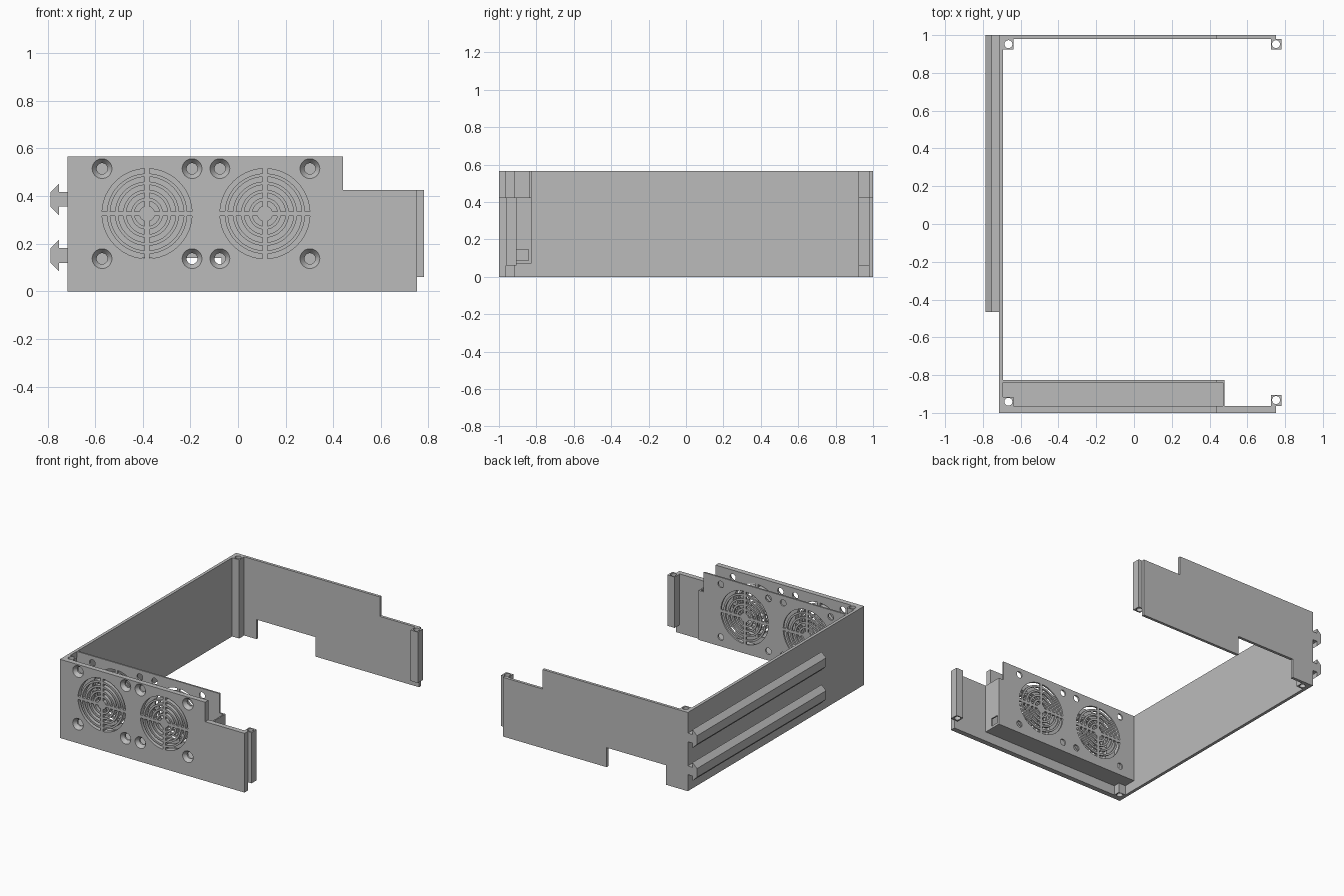
import bpy, bmesh, math
from mathutils import Vector

cube = bpy.data.objects.get("Cube")
if cube:
    bpy.data.objects.remove(cube, do_unlink=True)

GREY = (0.5, 0.5, 0.5, 1)
mat = bpy.data.materials.new("plain grey")
mat.use_nodes = True
mat.diffuse_color = GREY
mat.node_tree.nodes["Principled BSDF"].inputs["Base Color"].default_value = GREY

# Main dimensions
LEFT, INNER, RIGHT = -0.715, -0.693, 0.752
HIGH, LOW, STEP = 0.565, 0.425, 0.44
FRONT_IN, BACK_IN = -0.963, 0.98
TRAY_IN, TRAY_OUT, TRAY_END, TRAY_Z = -0.826, -0.838, 0.48, 0.07


def loft(bm, rings):
    """Closed solid through a list of equally sized rings."""
    loops = [[bm.verts.new(p) for p in ring] for ring in rings]
    faces = [bm.faces.new(loops[0]), bm.faces.new(loops[-1])]
    for a, b in zip(loops, loops[1:]):
        for i in range(len(a)):
            j = (i + 1) % len(a)
            faces.append(bm.faces.new((a[i], a[j], b[j], b[i])))
    bmesh.ops.recalc_face_normals(bm, faces=faces)


def prism_y(bm, outline, y0, y1):
    loft(bm, [[(x, y, z) for x, z in outline] for y in (y0, y1)])


def box(bm, x0, x1, y0, y1, z0, z1):
    prism_y(bm, [(x0, z0), (x1, z0), (x1, z1), (x0, z1)], y0, y1)


def circle(cx, cy, r, n=32):
    return [(cx + r * math.cos(2 * math.pi * i / n),
             cy + r * math.sin(2 * math.pi * i / n)) for i in range(n)]


def build(name, solid, cutter=None):
    """Make an object from a shape function, minus an optional cutter function."""
    def make(label, fn):
        bm = bmesh.new()
        fn(bm)
        me = bpy.data.meshes.new(label)
        bm.to_mesh(me)
        bm.free()
        me.materials.append(mat)
        ob = bpy.data.objects.new(label, me)
        bpy.context.collection.objects.link(ob)
        return ob
    ob = make(name, solid)
    if cutter:
        cut = make(name + "_cutter", cutter)
        mod = ob.modifiers.new("cut", 'BOOLEAN')
        mod.operation, mod.solver, mod.object = 'DIFFERENCE', 'EXACT', cut
        deps = bpy.context.evaluated_depsgraph_get()
        result = bpy.data.meshes.new_from_object(ob.evaluated_get(deps))
        ob.modifiers.clear()
        ob.data = result
        bpy.data.objects.remove(cut, do_unlink=True)
    return ob


# Fan grille: four arcs per ring, separated by a cross of parallel ribs
FAN_Z, SCREW = 0.326, 0.189
FANS = (-0.382, 0.113)


def grille(bm, y0, y1, rib=0.01, slot=0.02, n=12):
    for cx in FANS:
        for ring in range(5):
            r1 = SCREW - ring * 0.034
            for quarter in range(4):
                arc = []
                for r, flip in ((r1, False), (r1 - slot, True)):
                    a0 = math.asin(rib / r)
                    steps = [a0 + (math.pi / 2 - 2 * a0) * i / n for i in range(n + 1)]
                    for a in (reversed(steps) if flip else steps):
                        a += quarter * math.pi / 2
                        arc.append((cx + r * math.cos(a), FAN_Z + r * math.sin(a)))
                prism_y(bm, arc, y0, y1)


def screw_holes(bm, profile):
    for cx in FANS:
        for sx in (-1, 1):
            for sz in (-1, 1):
                loft(bm, [[(x, y, z) for x, z in
                           circle(cx + sx * SCREW, FAN_Z + sz * SCREW, r)]
                          for y, r in profile])


def front_cuts(bm):
    grille(bm, -1.02, -0.94)
    screw_holes(bm, [(-1.002, 0.043), (-0.975, 0.023), (-0.94, 0.023)])


def tray_cuts(bm):
    grille(bm, TRAY_OUT - 0.02, TRAY_IN + 0.02)
    screw_holes(bm, [(TRAY_OUT - 0.02, 0.023), (TRAY_IN + 0.02, 0.023)])


def stepped(x0, x1, z0):
    return [(x0, z0), (x1, z0), (x1, LOW), (STEP, LOW), (STEP, HIGH), (x0, HIGH)]


# Walls
build("front_wall", lambda bm: prism_y(bm, stepped(LEFT, RIGHT, 0), -1, FRONT_IN), front_cuts)
build("side_wall", lambda bm: box(bm, LEFT, INNER, FRONT_IN, BACK_IN, 0, HIGH))
build("back_wall", lambda bm: prism_y(bm, stepped(LEFT, RIGHT, 0), BACK_IN, 1),
      lambda bm: box(bm, -0.54, -0.07, 0.9, 1.1, -0.1, 0.14))

# Fan tray behind the front wall
build("tray_plate", lambda bm: prism_y(bm, stepped(INNER, TRAY_END, TRAY_Z), TRAY_OUT, TRAY_IN),
      tray_cuts)
build("tray_floor", lambda bm: box(bm, INNER, TRAY_END, FRONT_IN, TRAY_OUT, TRAY_Z, 0.083),
      lambda bm: box(bm, -0.8, -0.637, -1.1, -0.915, 0, 0.2))
build("tray_end", lambda bm: box(bm, 0.47, TRAY_END, FRONT_IN, TRAY_OUT, 0.083, LOW),
      lambda bm: box(bm, 0.4, 0.6, -0.905, -0.842, 0.087, 0.145))


# Corner screw posts
def post(name, x0, x1, y0, y1, z0, z1, hx, hy):
    build(name, lambda bm: box(bm, x0, x1, y0, y1, z0, z1),
          lambda bm: loft(bm, [[(x, y, z) for x, y in circle(hx, hy, 0.021)]
                               for z in (z0 - 0.1, z1 + 0.1)]))


post("front_right_post", INNER, -0.637, FRONT_IN, -0.915, 0, HIGH, -0.665, -0.941)
post("back_right_post", INNER, -0.637, 0.923, BACK_IN, 0, HIGH, -0.665, 0.952)
post("front_left_post", 0.724, 0.782, FRONT_IN, -0.905, 0.06, LOW, 0.752, -0.932)
post("back_left_post", 0.724, 0.782, 0.923, BACK_IN, 0.06, LOW, 0.752, 0.952)

# Arrow-shaped slide rails on the outside of the side wall
half = [(LEFT, 0.031), (-0.752, 0.031), (-0.752, 0.066), (-0.787, 0.031)]
for label, z in (("lower", 0.15), ("upper", 0.386)):
    outline = [(x, z + h) for x, h in half] + [(x, z - h) for x, h in reversed(half)]
    build(label + "_rail", lambda bm: prism_y(bm, outline, -0.465, 1))
